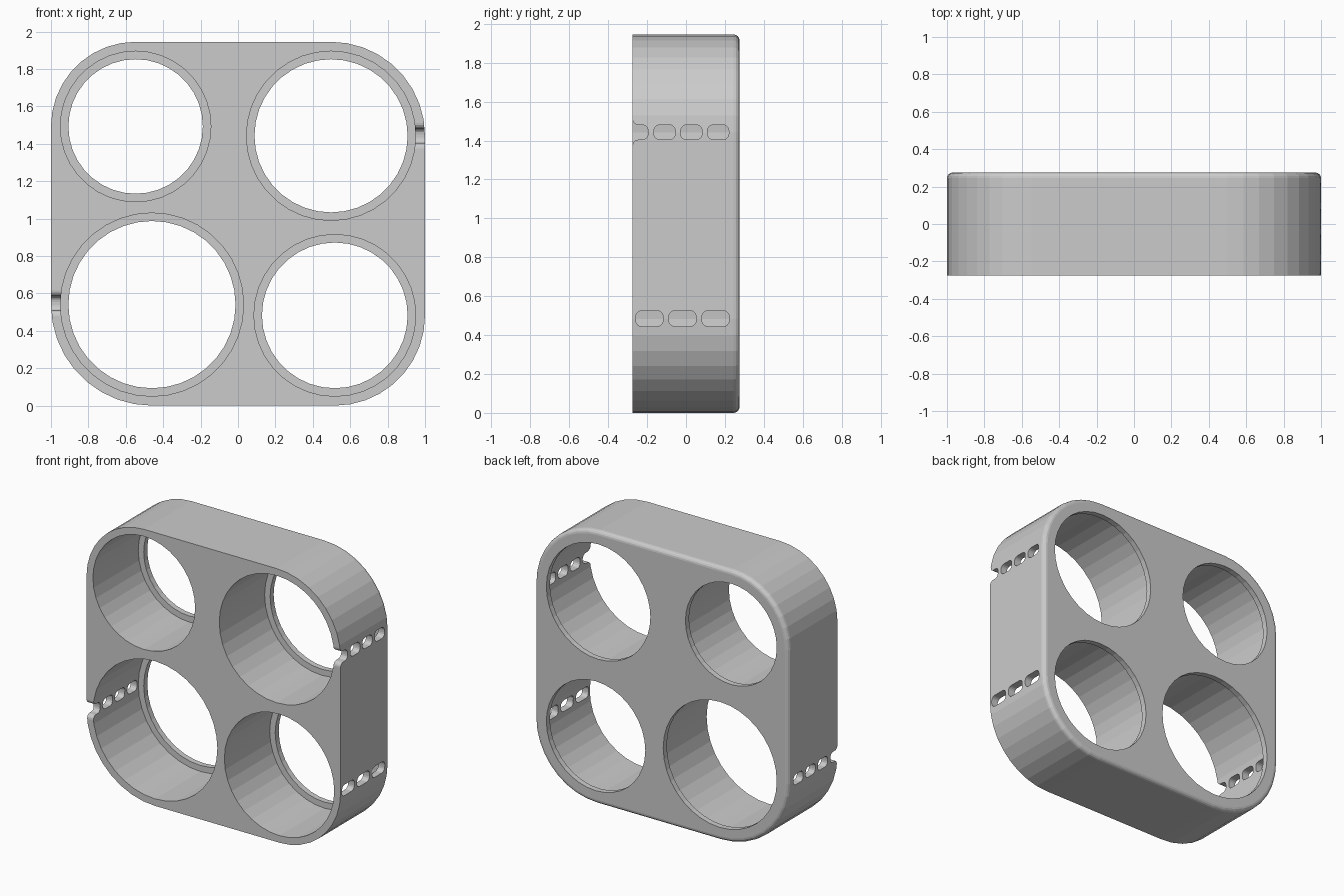
import bpy, bmesh
from math import cos, sin, pi

if "Cube" in bpy.data.objects:
    bpy.data.objects.remove(bpy.data.objects["Cube"])

DEPTH, TOP = 0.275, 1.945      # half depth, height
WALL, LIP = 0.05, 0.093        # rim to bore, rim to through-hole
SEG = 36

# corner circles: sign x, at top?, outer radius (counter-clockwise from +x +z)
CORNERS = [(1, True, 0.5025), (-1, True, 0.4525), (-1, False, 0.54), (1, False, 0.4825)]


def centre(sx, top, r):
    return sx * (1 - r), (TOP - r if top else r)


def arc(cx, cy, r, a0, a1, n):
    return [(cx + r * cos(a0 + (a1 - a0) * i / n), cy + r * sin(a0 + (a1 - a0) * i / n))
            for i in range(n + 1)]


def loft(bm, rings):
    """Skin a closed solid through rings of equal length."""
    vs = [[bm.verts.new(p) for p in ring] for ring in rings]
    n = len(vs[0])
    for a, b in zip(vs, vs[1:]):
        for i in range(n):
            bm.faces.new((a[i], a[(i + 1) % n], b[(i + 1) % n], b[i]))
    bm.faces.new(vs[0][::-1])
    bm.faces.new(vs[-1])


def make(name, bm):
    bmesh.ops.recalc_face_normals(bm, faces=bm.faces[:])
    me = bpy.data.meshes.new(name)
    bm.to_mesh(me)
    bm.free()
    ob = bpy.data.objects.new(name, me)
    bpy.context.collection.objects.link(ob)
    return ob


def outline(y, inset):
    pts = []
    for i, c in enumerate(CORNERS):
        pts += arc(*centre(*c), c[2] - inset, i * pi / 2, (i + 1) * pi / 2, SEG // 4)
    return [(x, y, z) for x, z in pts]


# body block: sharp front edge, rounded back edge
F = 0.03
bm = bmesh.new()
loft(bm, [outline(-DEPTH, 0)] +
     [outline(DEPTH - F + F * sin(a), F * (1 - cos(a))) for a in [i * pi / 8 for i in range(5)]])
body = make("coin_holder_body", bm)

# stepped round pockets with a thin retaining lip at the back
bm = bmesh.new()
for c in CORNERS:
    cx, cz = centre(*c)
    rings = []
    for y, off in [(-0.35, WALL), (0.235, WALL), (0.235, LIP), (0.35, LIP)]:
        rings.append([(x, y, z) for x, z in arc(cx, cz, c[2] - off, 0, 2 * pi, SEG)[:-1]])
    loft(bm, rings)
pockets = make("pocket_cutter", bm)


def slot(y0, y1, h, r=0.03):
    """Rounded rectangle in (y, z)."""
    pts = []
    for i, (y, z) in enumerate([(y1 - r, h - r), (y0 + r, h - r), (y0 + r, r - h), (y1 - r, r - h)]):
        pts += arc(y, z, r, i * pi / 2, (i + 1) * pi / 2, 4)
    return pts


def notch(y1, h, r=0.03):
    """Slot open to the front with a flared mouth."""
    half = ([(-0.32, h + r)] + arc(r - DEPTH, h + r, r, pi, 1.5 * pi, 4) +
            arc(y1 - r, h - r, r, pi / 2, 0, 4))
    return half + [(y, -z) for y, z in half[::-1]]


# perforations through the thin side walls
long_row = [notch(-0.195, 0.038)] + [slot(y, y + 0.11, 0.038) for y in (-0.165, -0.0275, 0.11)]
short_row = [slot(y, y + 0.14, 0.04) for y in (-0.258, -0.088, 0.082)]
bm = bmesh.new()
for sx, z0, row in [(1, 1.4425, long_row), (-1, 0.547, long_row), (1, 0.485, short_row)]:
    for prof in row:
        loft(bm, [[(sx * x, y, z0 + z) for y, z in prof] for x in (0.85, 1.1)])
slots = make("slot_cutter", bm)

for cutter in (pockets, slots):
    cutter.hide_render = True
    m = body.modifiers.new("cut", 'BOOLEAN')
    m.operation, m.solver, m.object = 'DIFFERENCE', 'EXACT', cutter

# bake the cuts and drop the cutters
dg = bpy.context.evaluated_depsgraph_get()
baked = bpy.data.meshes.new_from_object(body.evaluated_get(dg))
body.modifiers.clear()
body.data = baked
for cutter in (pockets, slots):
    bpy.data.objects.remove(cutter)
